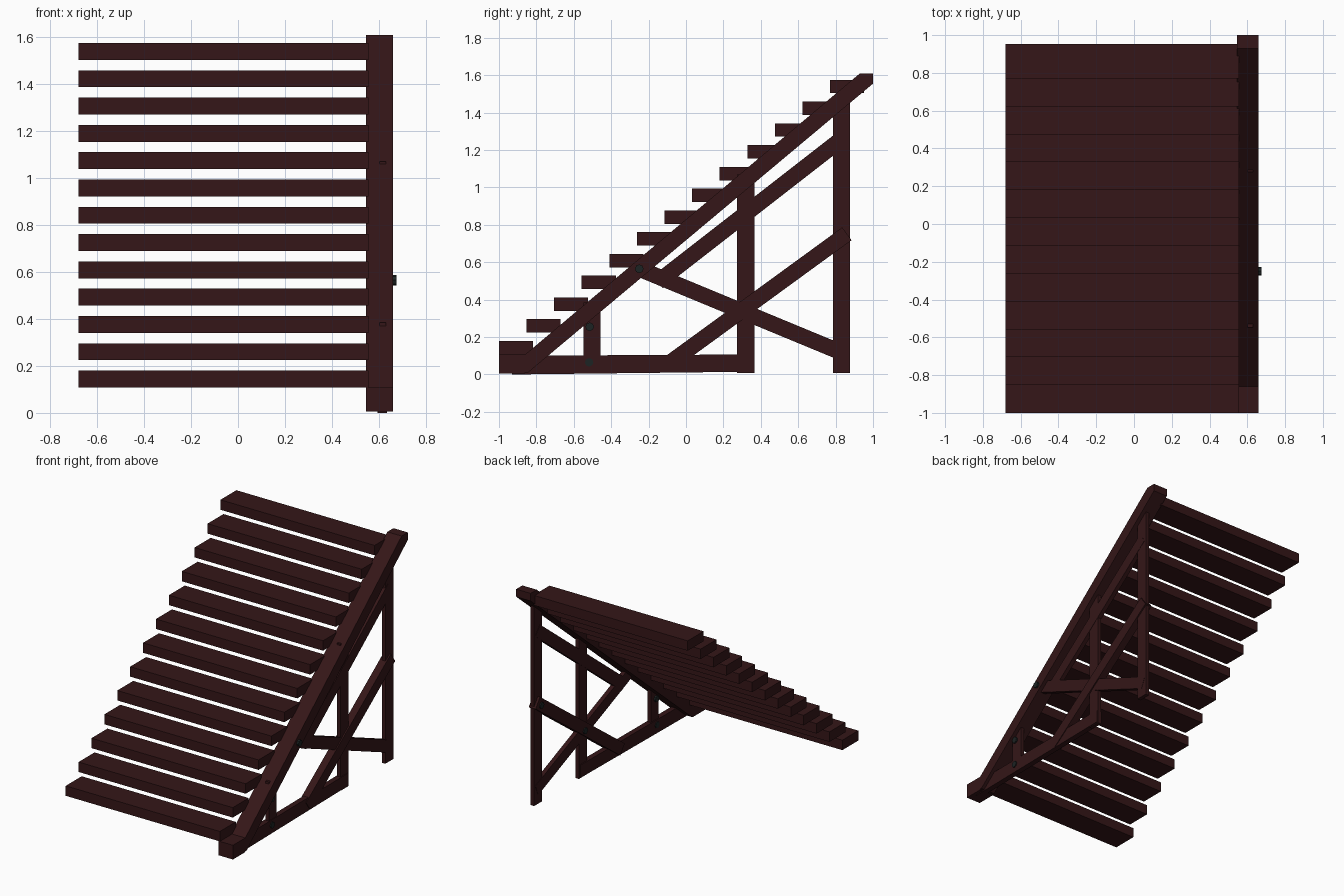
import bpy, math
from mathutils import Vector

if "Cube" in bpy.data.objects:
    bpy.data.objects.remove(bpy.data.objects["Cube"])


def material(name, rgb):
    m = bpy.data.materials.new(name)
    m.diffuse_color = (*rgb, 1)
    m.use_nodes = True
    m.node_tree.nodes["Principled BSDF"].inputs["Base Color"].default_value = m.diffuse_color
    return m


WOOD = material("dark_wood", (0.035, 0.008, 0.009))
IRON = material("dark_iron", (0.012, 0.017, 0.017))


def prism(name, profile, x0, x1):
    """Extrude a side profile of (y, z) points from x0 to x1."""
    n = len(profile)
    verts = [(x, y, z) for x in (x0, x1) for y, z in profile]
    faces = [tuple(range(n))[::-1], tuple(range(n, 2 * n))]
    faces += [(i, (i + 1) % n, n + (i + 1) % n, n + i) for i in range(n)]
    mesh = bpy.data.meshes.new(name)
    mesh.from_pydata(verts, [], faces)
    mesh.materials.append(WOOD)
    ob = bpy.data.objects.new(name, mesh)
    bpy.context.collection.objects.link(ob)
    return ob


def box(name, y0, y1, z0, z1, x0, x1):
    return prism(name, [(y0, z0), (y1, z0), (y1, z1), (y0, z1)], x0, x1)


def plank(name, a, b, width, x0, x1):
    """Sloping plank between two (y, z) points."""
    a, b = Vector(a), Vector(b)
    d = (b - a).normalized()
    n = Vector((-d.y, d.x)) * width / 2
    return prism(name, [tuple(p) for p in (a - n, b - n, b + n, a + n)], x0, x1)


def bolt(name, y, z, x0, x1):
    bpy.ops.mesh.primitive_cylinder_add(vertices=8, radius=0.023, depth=x1 - x0,
                                        location=((x0 + x1) / 2, y, z),
                                        rotation=(0, math.pi / 2, 0))
    ob = bpy.context.object
    ob.name = name
    ob.data.materials.append(IRON)


# treads
for i in range(13):
    y, z = -1 + i * 0.1475, 0.108 + i * 0.1163
    box(f"tread_{i + 1}", y, y + 0.182, z, z + 0.072, -0.68, 0.555)

# sloping side beam and its foot block
prism("stringer", [(-0.93, 0.01), (-0.845, 0.01), (1.0, 1.555), (1.0, 1.61),
                   (0.93, 1.61), (-0.868, 0.1)], 0.545, 0.66)
box("foot_block", -1, -0.86, 0.005, 0.108, 0.545, 0.66)

# base rail, tilted very slightly
prism("base_rail", [(-0.93, 0.0), (0.36, 0.015), (0.36, 0.107), (-0.93, 0.1)],
      0.595, 0.635)

# upright posts
box("rear_post", 0.787, 0.878, 0.008, 1.47, 0.602, 0.63)
box("middle_post", 0.274, 0.365, 0.008, 1.07, 0.602, 0.63)
box("front_post", -0.547, -0.457, 0.02, 0.385, 0.602, 0.63)

# braces
plank("upper_brace", (-0.15, 0.495), (0.84, 1.265), 0.085, 0.6, 0.632)
plank("lower_brace", (-0.11, 0.045), (0.86, 0.752), 0.085, 0.585, 0.64)
plank("cross_brace", (-0.25, 0.565), (0.85, 0.11), 0.085, 0.6, 0.632)

# bolts
bolt("stringer_bolt", -0.25, 0.565, 0.6, 0.675)
bolt("front_post_bolt_top", -0.515, 0.255, 0.59, 0.642)
bolt("front_post_bolt_bottom", -0.518, 0.065, 0.59, 0.642)
bolt("lower_brace_bolt", 0.82, 0.72, 0.577, 0.62)
bolt("crossing_bolt", 0.32, 0.345, 0.577, 0.62)
